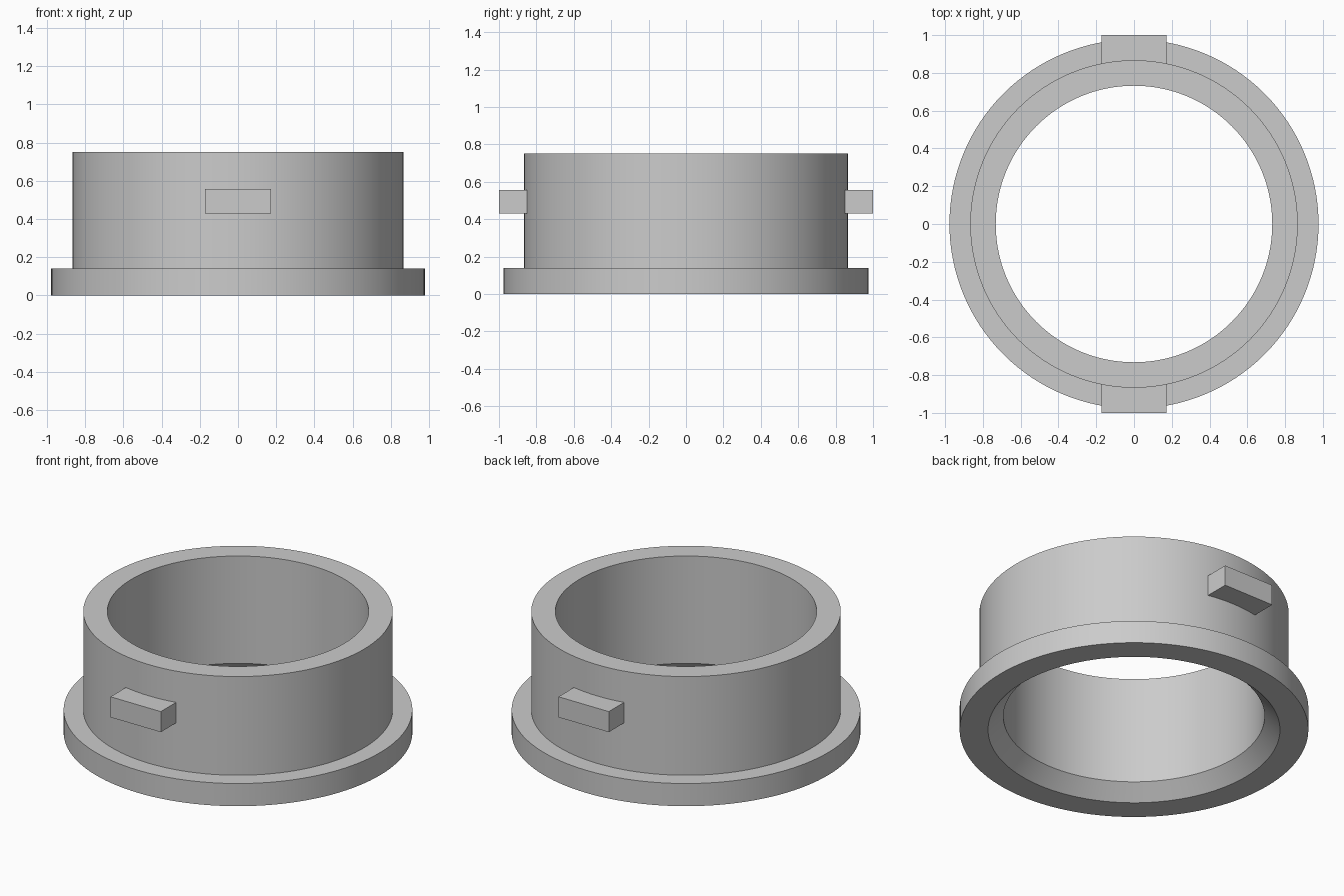
import bpy
import bmesh
import math
from mathutils import Matrix, Vector

if "Cube" in bpy.data.objects:
    bpy.data.objects.remove(bpy.data.objects["Cube"], do_unlink=True)

# Single plain grey material
grey = bpy.data.materials.new("plain grey")
grey.use_nodes = True
colour = (0.6, 0.6, 0.6, 1)
grey.diffuse_color = colour
grey.node_tree.nodes["Principled BSDF"].inputs["Base Color"].default_value = colour

SEGMENTS = 128


def add_object(name, bm):
    bmesh.ops.recalc_face_normals(bm, faces=bm.faces)
    mesh = bpy.data.meshes.new(name)
    bm.to_mesh(mesh)
    bm.free()
    mesh.materials.append(grey)
    obj = bpy.data.objects.new(name, mesh)
    bpy.context.collection.objects.link(obj)
    return obj


def lathe(name, profile):
    """Revolve a closed (radius, height) profile around z."""
    bm = bmesh.new()
    verts = [bm.verts.new((r, 0, z)) for r, z in profile]
    edges = [bm.edges.new((a, b)) for a, b in zip(verts, verts[1:] + verts[:1])]
    bmesh.ops.spin(bm, geom=verts + edges, cent=(0, 0, 0), axis=(0, 0, 1),
                   angle=math.tau, steps=SEGMENTS)
    bmesh.ops.remove_doubles(bm, verts=bm.verts, dist=0.0001)
    return add_object(name, bm)


def box(name, low, high):
    low, high = Vector(low), Vector(high)
    bm = bmesh.new()
    bmesh.ops.create_cube(bm, size=1, matrix=Matrix.Translation((low + high) / 2)
                          @ Matrix.Diagonal((*(high - low), 1)))
    return add_object(name, bm)


# Flanged collar with a chamfered lower bore
collar = lathe("flanged_collar", [
    (0.818, 0), (0.977, 0), (0.977, 0.14), (0.867, 0.14),
    (0.867, 0.75), (0.732, 0.75), (0.732, 0.086),
])
bpy.ops.object.select_all(action='DESELECT')
collar.select_set(True)
bpy.context.view_layer.objects.active = collar
bpy.ops.object.shade_smooth_by_angle(angle=math.radians(30))

# Locking lugs, rooted in the collar wall
box("front_lug", (-0.172, -1, 0.43), (0.172, -0.8, 0.557))
box("back_lug", (-0.172, 0.8, 0.43), (0.172, 1, 0.557))
